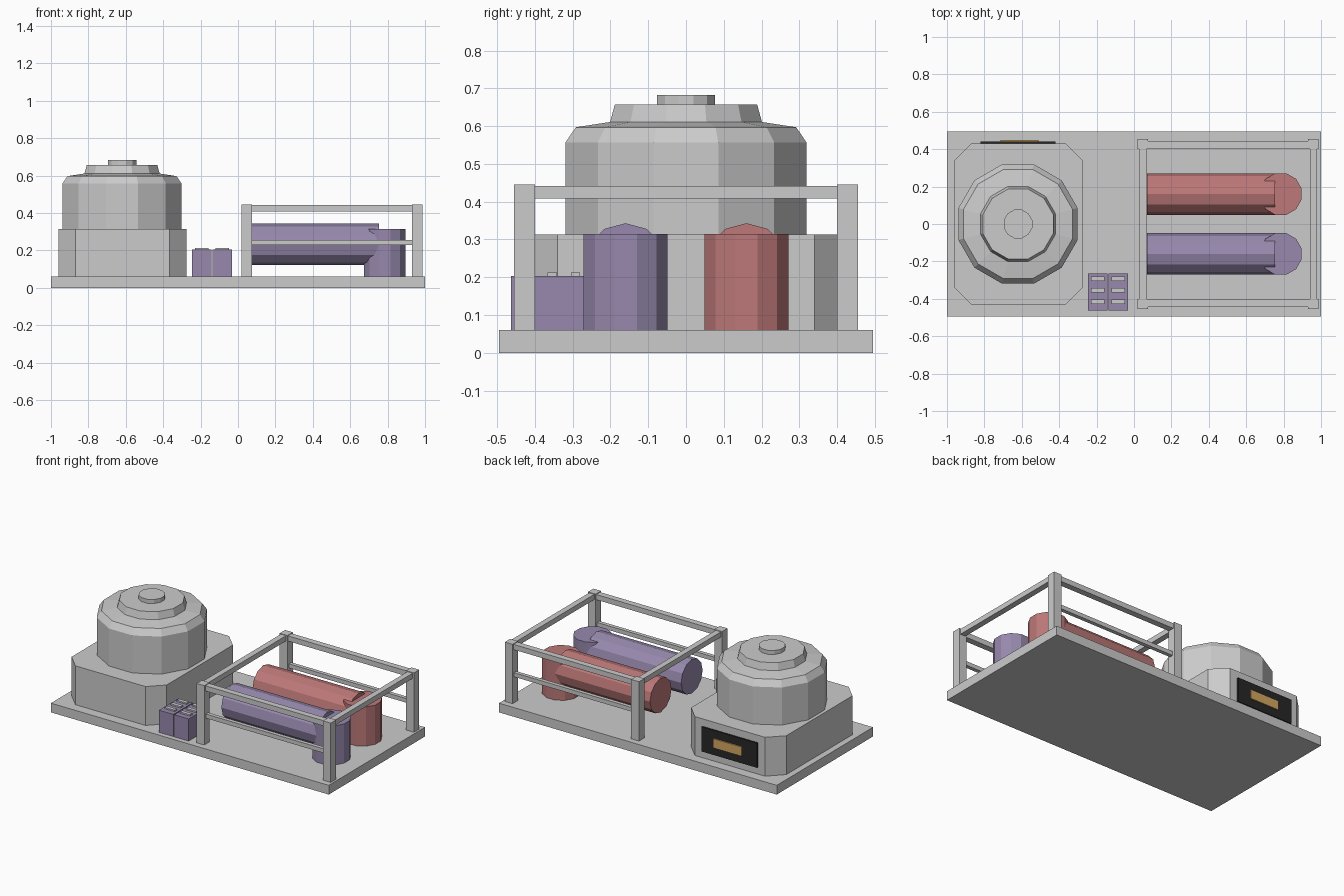
import bpy, bmesh, math
from mathutils import Matrix

if "Cube" in bpy.data.objects:
    bpy.data.objects.remove(bpy.data.objects["Cube"])


def material(name, rgb):
    m = bpy.data.materials.new(name)
    m.diffuse_color = (*rgb, 1)
    m.use_nodes = True
    m.node_tree.nodes["Principled BSDF"].inputs["Base Color"].default_value = m.diffuse_color
    return m


PURPLE = material("purple", (0.31, 0.25, 0.42))
RED = material("red", (0.51, 0.19, 0.19))
BLACK = material("black", (0.02, 0.02, 0.02))
AMBER = material("amber", (0.65, 0.38, 0.12))


def finish(name, bm, mat=None):
    bmesh.ops.recalc_face_normals(bm, faces=bm.faces)
    me = bpy.data.meshes.new(name)
    bm.to_mesh(me)
    bm.free()
    ob = bpy.data.objects.new(name, me)
    bpy.context.collection.objects.link(ob)
    if mat:
        me.materials.append(mat)
    return ob


def box(name, x, y, z, mat=None):
    """Box from (min, max) ranges on each axis."""
    bm = bmesh.new()
    size = [abs(r[1] - r[0]) for r in (x, y, z)]
    mid = [(r[0] + r[1]) / 2 for r in (x, y, z)]
    bmesh.ops.create_cube(bm, size=1, matrix=Matrix.Translation(mid) @ Matrix.Diagonal((*size, 1)))
    return finish(name, bm, mat)


def stack(name, rings, mat=None):
    """Closed solid skinned through rings of equal point count."""
    bm = bmesh.new()
    loops = [[bm.verts.new(p) for p in ring] for ring in rings]
    n = len(loops[0])
    for a, b in zip(loops, loops[1:]):
        for i in range(n):
            j = (i + 1) % n
            bm.faces.new((a[i], a[j], b[j], b[i]))
    bm.faces.new(loops[0][::-1])
    bm.faces.new(loops[-1])
    return finish(name, bm, mat)


def turned(name, cx, cy, profile, sides=12, mat=None):
    """Faceted upright solid from (radius, height) pairs, flats facing the axes."""
    angles = [2 * math.pi * (i + 0.5) / sides for i in range(sides)]
    return stack(name, [[(cx + r * math.cos(a), cy + r * math.sin(a), z) for a in angles]
                        for r, z in profile], mat)


# Base plate
box("base_plate", (-1, 1), (-0.495, 0.495), (0, 0.06))

# Chamfered tank housing
X0, X1, Y, C = -0.96, -0.275, 0.43, 0.09
outline = [(X0 + C, -Y), (X1 - C, -Y), (X1, -Y + C), (X1, Y - C),
           (X1 - C, Y), (X0 + C, Y), (X0, Y - C), (X0, -Y + C)]
stack("tank_housing", [[(x, y, z) for x, y in outline] for z in (0.06, 0.313)])

# Stepped round tank and cap
turned("tank", -0.62, 0, [(0.33, 0.31), (0.33, 0.557), (0.302, 0.597),
                          (0.208, 0.611), (0.195, 0.657)])
turned("tank_cap", -0.62, 0, [(0.079, 0.65), (0.079, 0.683)])

# Control panel on the back of the housing
box("panel", (-0.82, -0.42), (0.425, 0.441), (0.105, 0.265), BLACK)
box("panel_display", (-0.715, -0.51), (0.435, 0.449), (0.155, 0.215), AMBER)

# Pipes: a horizontal run meeting an upright stub
for label, y, mat in (("purple", -0.16, PURPLE), ("red", 0.16, RED)):
    rings = [[(x, y + 0.111 * math.sin(t), 0.232 + 0.111 * math.cos(t))
              for t in (i * math.pi / 6 for i in range(12))] for x in (0.07, 0.755)]
    stack(label + "_pipe_run", rings, mat)
    turned(label + "_pipe_stub", 0.785, y, [(0.115, 0.06), (0.115, 0.315)], 12, mat)

# Batteries with terminal strips
for n, x in enumerate((-0.193, -0.083)):
    box(f"battery_{n}", (x - 0.052, x + 0.052), (-0.463, -0.265), (0.06, 0.204), PURPLE)
    for k, y in enumerate((-0.415, -0.354, -0.292)):
        box(f"battery_{n}_terminal_{k}", (x - 0.036, x + 0.036), (y - 0.012, y + 0.012), (0.2, 0.213))

# Pipe frame: corner posts, top rails, mid rails on front and back
for s, side in ((-1, "front"), (1, "back")):
    for x, end in ((0.02, "left"), (0.93, "right")):
        box(f"{side}_{end}_post", (x, x + 0.056), (s * 0.4, s * 0.455), (0.06, 0.446))
    box(f"{side}_top_rail", (0.05, 0.95), (s * 0.405, s * 0.445), (0.408, 0.442))
    box(f"{side}_mid_rail", (0.05, 0.95), (s * 0.415, s * 0.44), (0.229, 0.256))
for x, end in ((0.028, "left"), (0.94, "right")):
    box(f"{end}_top_rail", (x, x + 0.038), (-0.42, 0.42), (0.408, 0.442))
